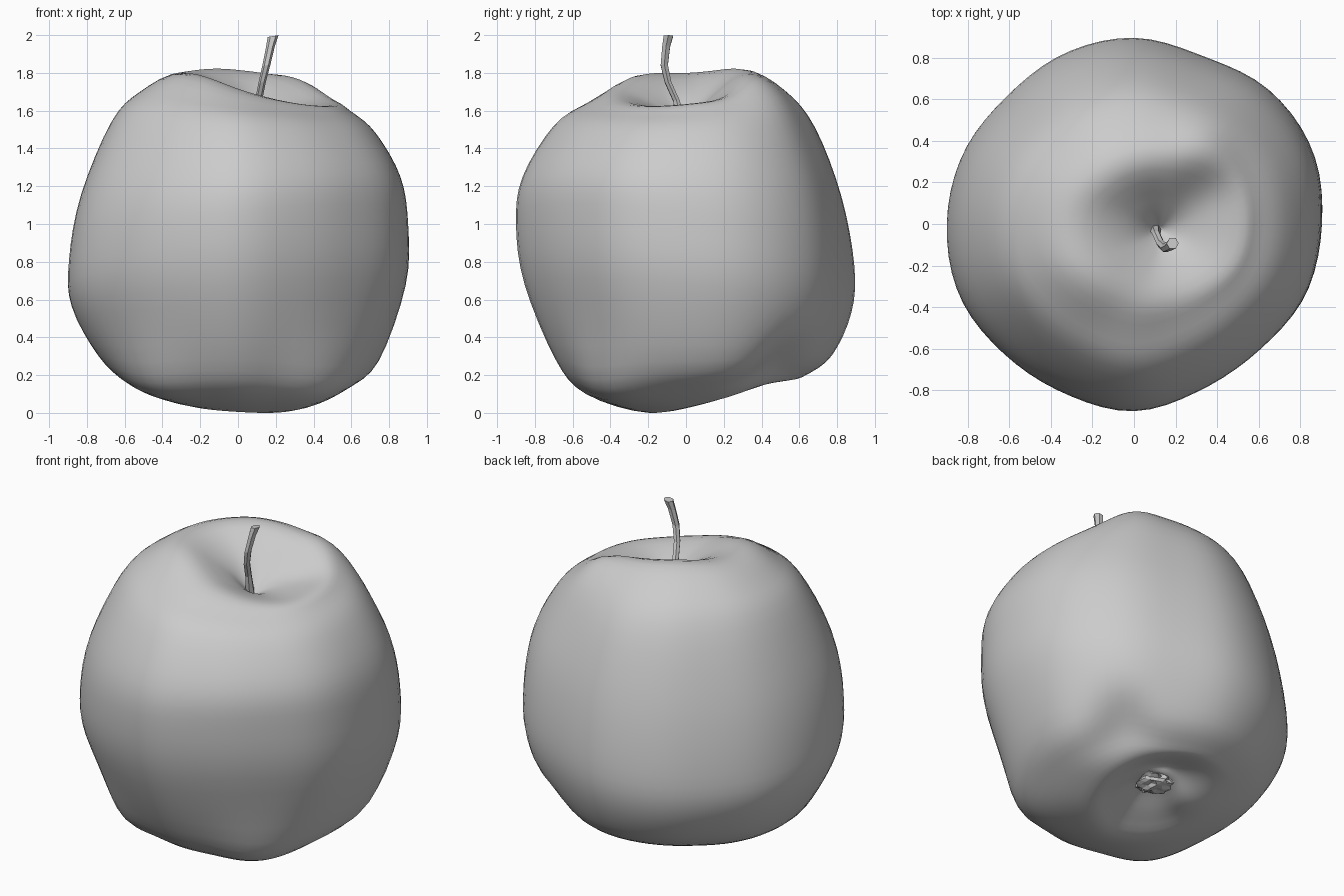
import bpy, bmesh, math, random
from mathutils import Vector

if "Cube" in bpy.data.objects:
    bpy.data.objects.remove(bpy.data.objects["Cube"])

SEG, SUB = 72, 4

def cubic(a, b, c, d, t):
    return 0.5 * (2*b + (c - a)*t + (2*a - 5*b + 4*c - d)*t*t + (3*b - a - 3*c + d)*t**3)

def make_object(name, bm, smooth):
    me = bpy.data.meshes.new(name)
    bmesh.ops.recalc_face_normals(bm, faces=bm.faces)
    bm.to_mesh(me)
    bm.free()
    ob = bpy.data.objects.new(name, me)
    bpy.context.collection.objects.link(ob)
    if smooth:
        for p in me.polygons:
            p.use_smooth = True
    return ob

def skin_rings(bm, rings, cap):
    n = len(rings[0])
    rows = [[bm.verts.new(p) for p in ring] for ring in rings]
    for lo, hi in zip(rows, rows[1:]):
        for j in range(n):
            k = (j + 1) % n
            bm.faces.new((lo[j], lo[k], hi[k], hi[j]))
    if cap:
        bm.faces.new(rows[0][::-1])
        bm.faces.new(rows[-1])
    return rows

# Apple body: four side profiles (radius, height), blended around the axis
right = [(.10, .15), (.22, .10), (.36, .05), (.57, .12), (.74, .27), (.885, .68), (.90, 1.0),
         (.86, 1.25), (.73, 1.48), (.60, 1.59), (.44, 1.635), (.14, 1.59)]
back = [(.10, .165), (.20, .195), (.44, .175), (.64, .195), (.78, .30), (.885, .53), (.90, .78),
        (.83, 1.15), (.69, 1.51), (.53, 1.70), (.33, 1.80), (.14, 1.65)]
left = [(.10, .15), (.23, .11), (.38, .08), (.58, .155), (.74, .30), (.88, .56), (.895, .80),
        (.83, 1.15), (.67, 1.54), (.52, 1.695), (.36, 1.785), (.16, 1.68)]
front = [(.10, .145), (.22, .06), (.33, .0), (.53, .10), (.69, .28), (.855, .68), (.90, 1.0),
         (.865, 1.25), (.70, 1.52), (.53, 1.63), (.335, 1.69), (.11, 1.61)]
outline = [1, 1.025, 1.01, .965, .99, .98, .96, .985, 1, 1.01, .985, .98, 1, .955, .95, .99]
bottom, top = Vector((.05, .23, .165)), Vector((.12, -.03, 1.52))
pull = [1, .8, .5, 0, 0, 0, 0, 0, 0, 0, .5, 1]   # how far each ring shifts to its dimple

# Local hollows and swellings: centre, size, push
dents = [((.50, .50, .25), .18, (-.03, -.03, .08)),    # lower back hollow
         ((.38, .17, 1.68), .14, (0, 0, -.03)),        # valley beside stem
         ((.33, .42, 1.70), .22, (.01, .01, .06)),     # back right shoulder
         ((-.26, -.26, 1.72), .24, (0, 0, .045)),      # front left shoulder
         ((-.45, -.45, .15), .25, (-.03, -.03, -.04)), # front left base
         ((.43, -.43, .13), .25, (.03, -.03, -.04)),   # front right base
         ((-.15, .27, .12), .14, (0, 0, -.04))]        # small back left lobe

def around(r, b, l, f, a):
    return ((r + b + l + f) / 4 + (r - l) / 2 * math.cos(a) + (b - f) / 2 * math.sin(a)
            + (r - b + l - f) / 4 * math.cos(2 * a))

def outline_at(a):
    u = a / math.tau * 16
    i = int(u)
    return cubic(*[outline[(i + k) % 16] for k in (-1, 0, 1, 2)], u - i)

def meridian(a):
    pts = [bottom]
    for i, w in enumerate(pull):
        r, z = (around(right[i][k], back[i][k], left[i][k], front[i][k], a) for k in (0, 1))
        c = (bottom if i < 5 else top) * w
        r *= outline_at(a)
        pts.append(Vector((c.x + r * math.cos(a), c.y + r * math.sin(a), z)))
    pts.append(top)
    ext = [pts[0]] + pts + [pts[-1]]
    return [cubic(*ext[i:i + 4], s / SUB) for i in range(len(pts) - 1) for s in range(SUB)] + [top]

def dented(p):
    return p + sum((Vector(push) * math.exp(-(p - Vector(c)).length_squared / size**2)
                    for c, size, push in dents), Vector())

lines = [meridian(math.tau * j / SEG) for j in range(SEG)]
rings = [[dented(line[i]) for line in lines] for i in range(1, len(lines[0]) - 1)]
bm = bmesh.new()
rows = skin_rings(bm, rings, False)
for row, pole in ((rows[0], bottom), (rows[-1], top)):
    v = bm.verts.new(dented(pole))
    for j in range(SEG):
        bm.faces.new((row[j], row[(j + 1) % SEG], v))
low = min(v.co.z for v in bm.verts)
for v in bm.verts:
    v.co.z -= low * max(0, 1 - v.co.z)
make_object("apple_body", bm, True)

# Stem: bent six-sided stalk, flared at the tip
path = [(.10, -.02, 1.50, .030), (.108, -.05, 1.65, .020), (.128, -.095, 1.75, .020),
        (.150, -.115, 1.84, .022), (.172, -.105, 1.94, .024), (.186, -.093, 1.995, .029)]
bm = bmesh.new()
skin_rings(bm, [[(x + r * math.cos(k * math.tau / 6), y + r * math.sin(k * math.tau / 6),
                  z + .005 * math.cos(k * math.tau / 6)) for k in range(6)]
                for x, y, z, r in path], True)
make_object("stem", bm, False)

# Dried blossom end: crumpled little clump in the bottom dimple
random.seed(4)
bm = bmesh.new()
bmesh.ops.create_icosphere(bm, subdivisions=3, radius=.115)
for v in bm.verts:
    v.co *= random.uniform(.75, 1.1)
    v.co.z *= .5
    v.co += bottom
make_object("blossom_end", bm, False)
